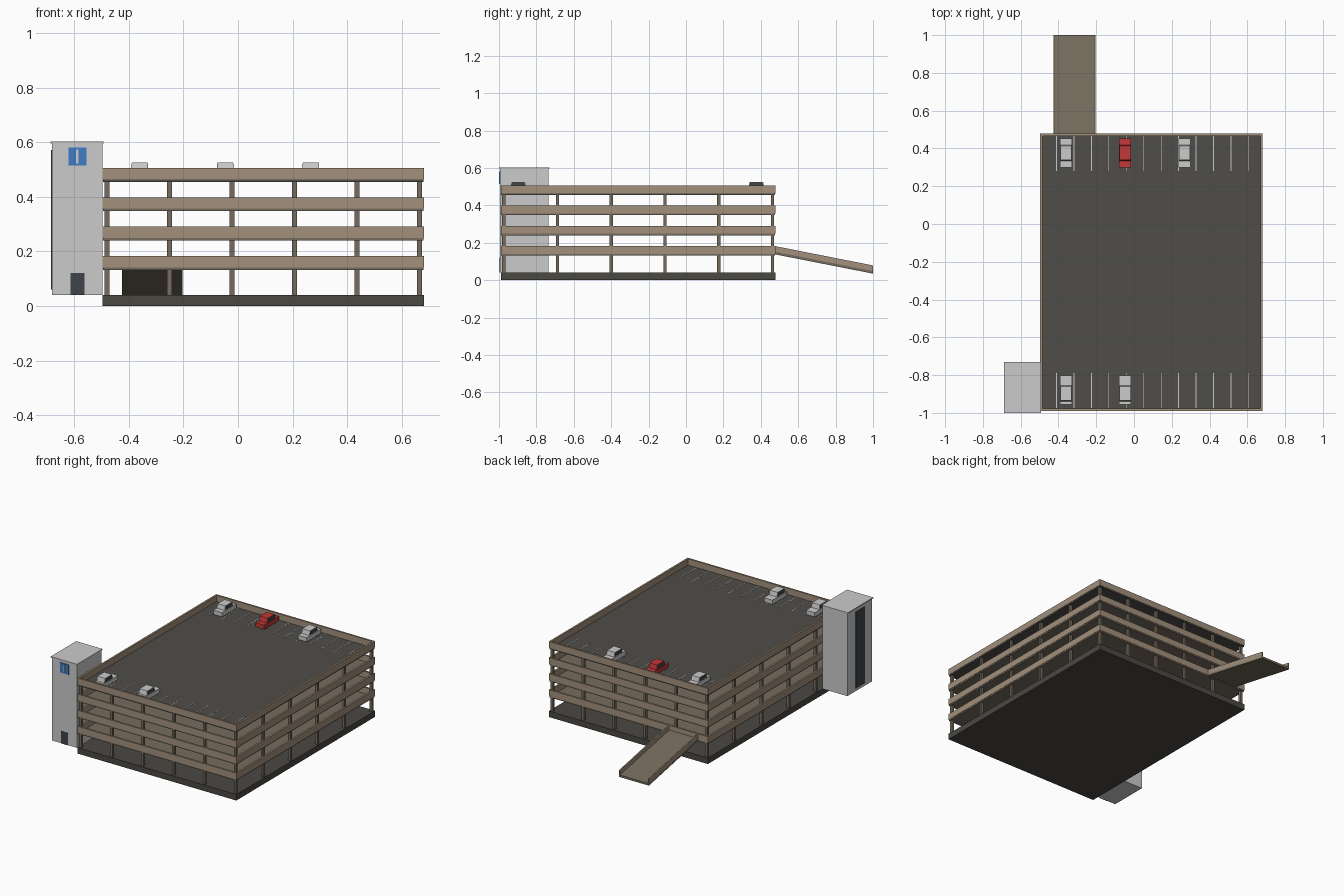
import bpy, bmesh, math

if "Cube" in bpy.data.objects:
    bpy.data.objects.remove(bpy.data.objects["Cube"])

def mat(name, r, g, b):
    m = bpy.data.materials.new(name)
    m.diffuse_color = (r, g, b, 1)
    m.use_nodes = True
    m.node_tree.nodes["Principled BSDF"].inputs["Base Color"].default_value = m.diffuse_color
    return m

TAN = mat("tan_concrete", 0.36, 0.28, 0.20)
BROWN = mat("brown_concrete", 0.18, 0.15, 0.11)
ASPHALT = mat("asphalt", 0.08, 0.075, 0.065)
DARK = mat("dark_base", 0.07, 0.065, 0.055)
GLASS = mat("dark_glass", 0.05, 0.06, 0.07)
BLUE = mat("sign_blue", 0.05, 0.20, 0.55)
WHITE = mat("white_paint", 0.85, 0.85, 0.85)
RED = mat("red_paint", 0.55, 0.04, 0.04)

def finish(name, bm, material=None):
    bmesh.ops.recalc_face_normals(bm, faces=bm.faces)
    me = bpy.data.meshes.new(name)
    bm.to_mesh(me)
    bm.free()
    if material:
        me.materials.append(material)
    ob = bpy.data.objects.new(name, me)
    bpy.context.collection.objects.link(ob)
    return ob

def add_box(bm, x0, x1, y0, y1, z0, z1):
    vs = bmesh.ops.create_cube(bm, size=1)["verts"]
    for v in vs:
        v.co = (x1 if v.co.x > 0 else x0, y1 if v.co.y > 0 else y0, z1 if v.co.z > 0 else z0)
    return vs

def boxes(name, material, *dims):
    bm = bmesh.new()
    for d in dims:
        add_box(bm, *d)
    return finish(name, bm, material)

X0, X1, Y0, Y1 = -0.497, 0.681, -0.99, 0.479
T = 0.012  # parapet thickness

# Ground slab
boxes("base_slab", DARK, (X0, X1, Y0, Y1, 0, 0.04))

# Four decks, each with a parapet ring
for i in range(4):
    z = 0.132 + i * 0.1077
    top = z + 0.051
    d = z + 0.009
    e = 0.002
    boxes(f"deck_{i + 1}", ASPHALT if i == 3 else BROWN,
          (X0 + e, X1 - e, Y0 + e, Y1 - e, z, d))
    boxes(f"parapet_{i + 1}", TAN,
          (X0, X1, Y0, Y0 + T, d, top), (X0, X1, Y1 - T, Y1, d, top),
          (X0, X0 + T, Y0 + T, Y1 - T, d, top), (X1 - T, X1, Y0 + T, Y1 - T, d, top))

# Perimeter columns
cols = []
c = 0.0085
for i in range(6):
    for j in range(6):
        if i in (0, 5) or j in (0, 5):
            x = -0.48 + i * 0.229
            y = -0.974 + j * 0.2872
            cols.append((x - c, x + c, y - c, y + c, 0.04, 0.457))
boxes("columns", BROWN, *cols)

# Rear ramp: sloped floor with side curbs
def sloped(name, x_ranges, lo, hi, material):
    bm = bmesh.new()
    for x0, x1 in x_ranges:
        for v in add_box(bm, x0, x1, Y1 - 0.002, 1.0, lo, hi):
            if v.co.y > 0.9:
                v.co.z -= 0.103
    return finish(name, bm, material)

sloped("ramp_floor", [(-0.425, -0.203)], 0.138, 0.152, BROWN)
sloped("ramp_curbs", [(-0.425, -0.417), (-0.211, -0.203)], 0.143, 0.182, TAN)

# Stair tower with cap, door, glass strip and sign
boxes("stair_tower", None, (-0.681, -0.497, -0.995, -0.735, 0.04, 0.596))
boxes("tower_cap", None, (-0.688, -0.493, -1.0, -0.73, 0.596, 0.602))
boxes("tower_door", GLASS, (-0.614, -0.562, -0.998, -0.99, 0.04, 0.121))
boxes("tower_window_strip", GLASS, (-0.685, -0.675, -0.915, -0.82, 0.06, 0.572))
boxes("sign_panel", BLUE, (-0.621, -0.555, -0.999, -0.99, 0.514, 0.58))
boxes("sign_bar", WHITE, (-0.593, -0.584, -1.0, -0.99, 0.523, 0.573))

# Parking stripes on the roof
ROOF = 0.4641
stripes = []
for i in range(12):
    x = -0.41 + i * 0.0923
    for y0, y1 in ((0.28, 0.465), (-0.975, -0.79)):
        stripes.append((x - 0.002, x + 0.002, y0, y1, ROOF, ROOF + 0.0012))
boxes("parking_stripes", WHITE, *stripes)

# Parked cars: body, tapered cabin, dark side windows
def car(n, x, y, shift, paint):
    bm = bmesh.new()
    add_box(bm, x - 0.032, x + 0.032, y - 0.077, y + 0.077, ROOF + 0.004, 0.496)
    cy = y + shift
    for v in add_box(bm, x - 0.029, x + 0.029, cy - 0.043, cy + 0.043, 0.496, 0.525):
        if v.co.z > 0.51:
            v.co.y = cy + (v.co.y - cy) * 0.85
    finish(f"car_body_{n}", bm, paint)
    bm = bmesh.new()
    for s in (-1, 1):
        xs = sorted((x + s * 0.028, x + s * 0.0298))
        for v in add_box(bm, xs[0], xs[1], cy - 0.038, cy + 0.038, 0.499, 0.522):
            if v.co.z > 0.51:
                v.co.y = cy + (v.co.y - cy) * 0.87
    finish(f"car_windows_{n}", bm, GLASS)
    wheels = bmesh.new()
    for sx in (-1, 1):
        for sy in (-1, 1):
            wx, wy = x + sx * 0.028, y + sy * 0.048
            add_box(wheels, wx - 0.003, wx + 0.003, wy - 0.01, wy + 0.01, ROOF, ROOF + 0.01)
    finish(f"car_wheels_{n}", wheels, GLASS)

for n, (x, y, s, p) in enumerate([(-0.36, 0.376, 0, None), (-0.047, 0.376, 0, RED),
                                  (0.267, 0.376, 0, None), (-0.36, -0.879, -0.018, None),
                                  (-0.047, -0.879, -0.018, None)], 1):
    car(n, x, y, s, p)
